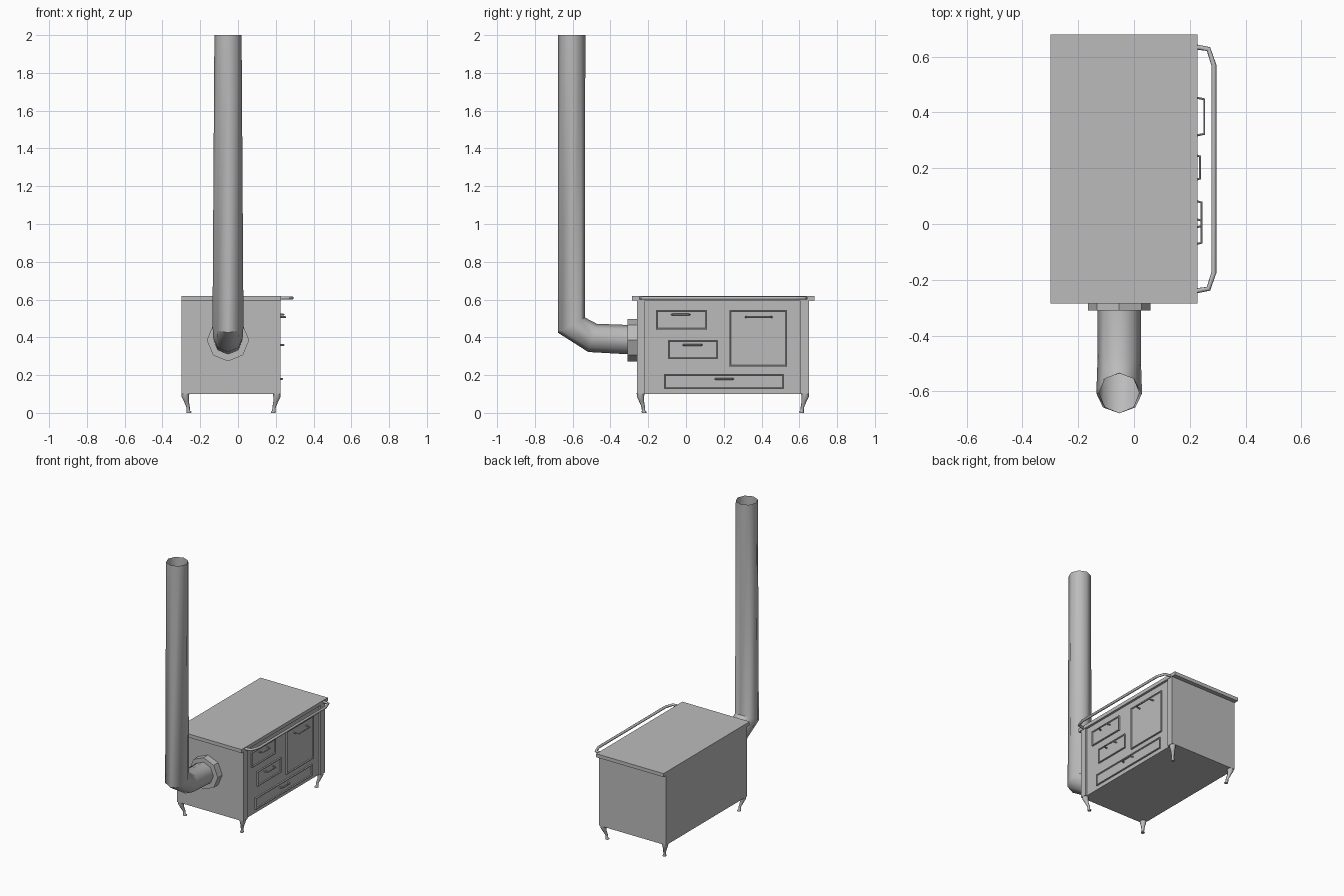
import bpy, bmesh
from math import cos, sin, pi
from mathutils import Vector

default = bpy.data.objects.get("Cube")
if default:
    bpy.data.objects.remove(default)

# One cast-iron grey for the whole stove
GREY = (0.5, 0.5, 0.5, 1)
iron = bpy.data.materials.new("iron grey")
iron.use_nodes = True
iron.diffuse_color = GREY
iron.node_tree.nodes["Principled BSDF"].inputs["Base Color"].default_value = GREY


def finish(name, bm, smooth=False):
    bmesh.ops.recalc_face_normals(bm, faces=bm.faces)
    mesh = bpy.data.meshes.new(name)
    bm.to_mesh(mesh)
    bm.free()
    mesh.materials.append(iron)
    obj = bpy.data.objects.new(name, mesh)
    bpy.context.scene.collection.objects.link(obj)
    if smooth:
        bpy.ops.object.select_all(action="DESELECT")
        obj.select_set(True)
        bpy.context.view_layer.objects.active = obj
        bpy.ops.object.shade_smooth_by_angle(angle=pi / 3.5)
    return obj


def box_mesh(x, y, z):
    bm = bmesh.new()
    bmesh.ops.create_cube(bm, size=1)
    for v in bm.verts:
        for i, (low, high) in enumerate((x, y, z)):
            v.co[i] = high if v.co[i] > 0 else low
    return bm


def box(name, x, y, z):
    return finish(name, box_mesh(x, y, z))


def sweep(name, path, radii, side, sides=8, level=False, caps=True, smooth=True):
    """Skin mitred rings along a path; side is a vector square to the path."""
    bm = bmesh.new()
    path = [Vector(p) for p in path]
    u = Vector(side)
    rings = []
    for i, p in enumerate(path):
        t = Vector()
        if i > 0:
            t += (p - path[i - 1]).normalized()
        if i < len(path) - 1:
            t += (path[i + 1] - p).normalized()
        if level:
            t = Vector((0, 0, -1))
        v = t.normalized().cross(u)
        angles = [2 * pi * k / sides for k in range(sides)]
        rings.append([bm.verts.new(p + radii[i] * (u * cos(a) + v * sin(a)))
                      for a in angles])
    for a, b in zip(rings, rings[1:]):
        for k in range(sides):
            n = (k + 1) % sides
            bm.faces.new((a[k], a[n], b[n], b[k]))
    if caps:
        bm.faces.new(rings[0])
        bm.faces.new(rings[-1])
    return finish(name, bm, smooth)


# Cabinet with corner posts either side of the recessed door panel
LEFT, PANEL, FRONT = -0.298, 0.212, 0.225
NEAR, FAR = -0.26, 0.65
box("cabinet", (LEFT, PANEL), (NEAR, FAR), (0.1, 0.597))
box("near_post", (PANEL, FRONT), (NEAR, -0.217), (0.1, 0.597))
box("far_post", (PANEL, FRONT), (0.603, FAR), (0.1, 0.597))
box("cooking_top", (-0.3, 0.228), (-0.285, 0.68), (0.595, 0.62))


# Framed drawer and oven fronts
def framed_front(name, y, z):
    bm = box_mesh((PANEL - 0.005, 0.222), y, z)
    bm.normal_update()
    face = max(bm.faces, key=lambda f: f.calc_center_median().x)
    bmesh.ops.inset_region(bm, faces=[face], thickness=0.008)
    bmesh.ops.inset_region(bm, faces=[face], thickness=0.004, depth=-0.006)
    finish(name, bm)


# Bent bar handles
def handle(name, y0, y1, z, reach):
    path = [(PANEL, y0, z), (reach - 0.006, y0 + 0.008, z),
            (reach - 0.006, y1 - 0.008, z), (PANEL, y1, z)]
    sweep(name, path, [0.005] * 4, (0, 0, 1), sides=6)


fronts = {
    "upper_drawer": ((-0.159, 0.111), (0.44, 0.546), (-0.075, 0.02, 0.52, 0.248)),
    "middle_drawer": ((-0.095, 0.169), (0.284, 0.387), (-0.015, 0.085, 0.36, 0.248)),
    "oven_door": ((0.23, 0.534), (0.244, 0.546), (0.315, 0.455, 0.507, 0.258)),
    "bottom_drawer": ((-0.116, 0.519), (0.127, 0.207), (0.155, 0.25, 0.18, 0.242)),
}
for part, (y, z, grip) in fronts.items():
    framed_front(part, y, z)
    handle(part + "_handle", *grip)

# Towel rail along the top edge
rail = [(0.22, -0.24), (0.267, -0.232), (0.286, -0.175),
        (0.286, 0.57), (0.267, 0.627), (0.22, 0.635)]
sweep("towel_rail", [(x, y, 0.608) for x, y in rail], [0.009] * 6, (0, 0, 1))

# Curved legs leaning in from each corner: (inward offset, height, radius)
leg_profile = [(0.02, 0.105, 0.021), (0.019, 0.085, 0.019), (0.025, 0.06, 0.013),
               (0.034, 0.03, 0.009), (0.035, 0.012, 0.009), (0.038, 0.006, 0.013),
               (0.038, 0, 0.012)]
for end, y, sy in (("near", NEAR, 1), ("far", FAR, -1)):
    for edge, x, sx in (("left", FRONT, -1), ("right", LEFT, 1)):
        path = [(x + sx * d, y + sy * d, z) for d, z, r in leg_profile]
        sweep(f"{end}_{edge}_leg", path, [r for d, z, r in leg_profile],
              (1, 0, 0), level=True)

# Flue collar and open chimney pipe
PIPE_X = -0.053
sweep("flue_collar", [(PIPE_X, -0.31, 0.385), (PIPE_X, -0.255, 0.385)],
      [0.112] * 2, (1, 0, 0), smooth=False)
flue = [(-0.265, 0.386), (-0.495, 0.397), (-0.607, 0.465), (-0.605, 2.0)]
sweep("chimney_pipe", [(PIPE_X, y, z) for y, z in flue],
      [0.078, 0.078, 0.082, 0.072], (1, 0, 0), caps=False)
